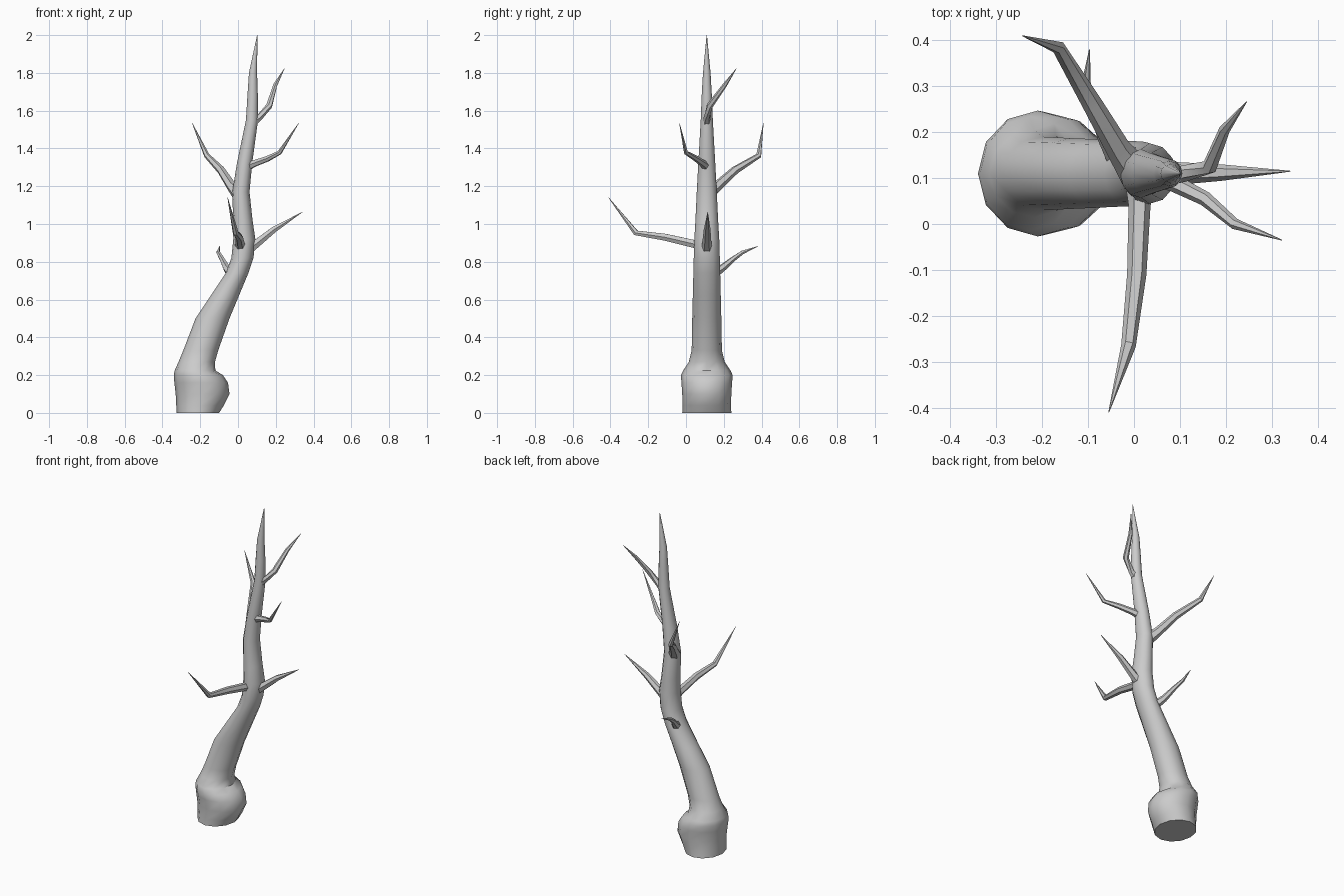
import bpy, bmesh, math
from mathutils import Vector


def loft(name, rings, angle):
    """Skin equal-sized rings of points, cap both ends, smooth shade."""
    bm = bmesh.new()
    loops = [[bm.verts.new(p) for p in ring] for ring in rings]
    n = len(loops[0])
    for a, b in zip(loops, loops[1:]):
        for i in range(n):
            j = (i + 1) % n
            bm.faces.new((a[i], a[j], b[j], b[i]))
    bm.faces.new(loops[0][::-1])
    bm.faces.new(loops[-1])
    bmesh.ops.remove_doubles(bm, verts=bm.verts, dist=0.0003)
    bmesh.ops.recalc_face_normals(bm, faces=bm.faces)
    me = bpy.data.meshes.new(name)
    bm.to_mesh(me)
    bm.free()
    ob = bpy.data.objects.new(name, me)
    bpy.context.collection.objects.link(ob)
    bpy.context.view_layer.objects.active = ob
    ob.select_set(True)
    bpy.ops.object.shade_smooth_by_angle(angle=math.radians(angle))
    ob.select_set(False)
    return ob


def branch(name, points, radii, sides=6):
    """Tapered tube through points, each ring square to the path."""
    pts = [Vector(p) for p in points]
    rings = []
    for k, (p, r) in enumerate(zip(pts, radii)):
        t = (pts[min(k + 1, len(pts) - 1)] - pts[max(k - 1, 0)]).normalized()
        u = t.cross(Vector((0, 0, 1))).normalized()
        v = t.cross(u)
        rings.append([p + r * (u * math.cos(a) + v * math.sin(a))
                      for a in (math.tau * i / sides for i in range(sides))])
    return loft(name, rings, 40)


# Trunk: z, left x, right x, half depth in y
profile = [
    (0.00, -0.325, -0.10, 0.130), (0.04, -0.327, -0.075, 0.128),
    (0.10, -0.330, -0.045, 0.130), (0.16, -0.337, -0.053, 0.134),
    (0.20, -0.340, -0.080, 0.137), (0.225, -0.335, -0.120, 0.125),
    (0.27, -0.315, -0.122, 0.095), (0.33, -0.290, -0.105, 0.080),
    (0.50, -0.225, -0.045, 0.077), (0.62, -0.145, 0.005, 0.074),
    (0.74, -0.065, 0.055, 0.071), (0.82, -0.035, 0.082, 0.069),
    (0.92, -0.025, 0.092, 0.066), (1.02, -0.026, 0.077, 0.060),
    (1.17, -0.030, 0.061, 0.053), (1.32, -0.006, 0.075, 0.045),
    (1.55, 0.042, 0.106, 0.032), (1.68, 0.050, 0.105, 0.027),
    (1.80, 0.058, 0.101, 0.020), (2.00, 0.101, 0.103, 0.001),
]
SIDES = 12
trunk_rings = []
for z, x0, x1, d in profile:
    c, r = (x0 + x1) / 2, (x1 - x0) / 2
    trunk_rings.append([(c + r * math.cos(math.tau * i / SIDES),
                         0.11 + d * math.sin(math.tau * i / SIDES), z)
                        for i in range(SIDES)])
loft("trunk", trunk_rings, 45)

# Branches, lowest to highest
branch("back_twig",
       [(-0.02, 0.12, 0.72), (-0.06, 0.19, 0.765), (-0.085, 0.25, 0.815),
        (-0.105, 0.30, 0.85), (-0.097, 0.38, 0.882)],
       [0.03, 0.02, 0.014, 0.011, 0.001])
branch("front_branch",
       [(0.015, 0.10, 0.88), (0.012, 0.04, 0.895), (0.006, -0.11, 0.93),
        (-0.012, -0.265, 0.953), (-0.055, -0.41, 1.14)],
       [0.036, 0.024, 0.021, 0.016, 0.001])
branch("right_low_branch",
       [(0.04, 0.11, 0.86), (0.09, 0.11, 0.89), (0.19, 0.112, 0.97),
        (0.34, 0.115, 1.063)],
       [0.036, 0.025, 0.018, 0.001])
branch("back_left_branch",
       [(0.005, 0.11, 1.155), (-0.035, 0.165, 1.20), (-0.09, 0.26, 1.285),
        (-0.165, 0.385, 1.362), (-0.243, 0.41, 1.535)],
       [0.038, 0.027, 0.022, 0.015, 0.001])
branch("right_middle_branch",
       [(0.035, 0.11, 1.30), (0.085, 0.09, 1.32), (0.155, 0.055, 1.345),
        (0.22, 0.0, 1.378), (0.322, -0.035, 1.535)],
       [0.028, 0.019, 0.016, 0.012, 0.001])
branch("top_branch",
       [(0.07, 0.11, 1.53), (0.11, 0.11, 1.56), (0.165, 0.125, 1.625),
        (0.197, 0.205, 1.735), (0.245, 0.266, 1.822)],
       [0.027, 0.018, 0.017, 0.012, 0.001])
